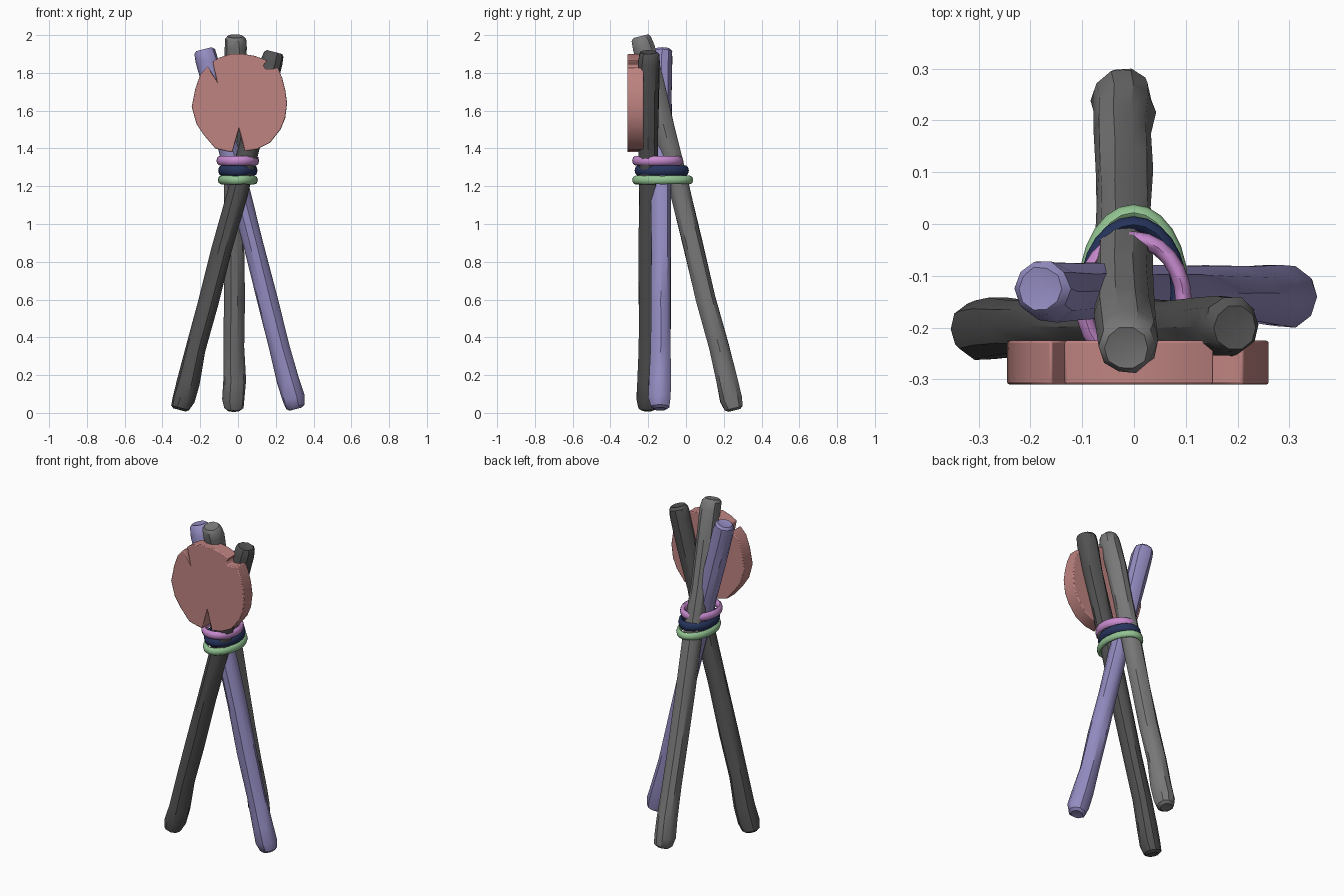
import bpy, bmesh, math, random
from mathutils import Vector

cube = bpy.data.objects.get("Cube")
if cube:
    bpy.data.objects.remove(cube, do_unlink=True)
random.seed(4)


def material(name, rgb):
    m = bpy.data.materials.new(name)
    m.use_nodes = True
    m.diffuse_color = (*rgb, 1)
    node = next(n for n in m.node_tree.nodes if n.type == 'BSDF_PRINCIPLED')
    node.inputs["Base Color"].default_value = (*rgb, 1)
    return m


def finish(bm, name, mat, angle=35):
    bmesh.ops.recalc_face_normals(bm, faces=bm.faces[:])
    mesh = bpy.data.meshes.new(name)
    bm.to_mesh(mesh)
    bm.free()
    mesh.materials.append(mat)
    ob = bpy.data.objects.new(name, mesh)
    bpy.context.collection.objects.link(ob)
    bpy.ops.object.select_all(action='DESELECT')
    ob.select_set(True)
    bpy.context.view_layer.objects.active = ob
    bpy.ops.object.shade_smooth_by_angle(angle=math.radians(angle))
    return ob


def loft(bm, rings, closed=False):
    pairs = list(zip(rings, rings[1:])) + ([(rings[-1], rings[0])] if closed else [])
    for a, b in pairs:
        for i in range(len(a)):
            j = (i + 1) % len(a)
            bm.faces.new((a[i], a[j], b[j], b[i]))


def pole(name, mat, bottom, top, sides=10):
    """Slightly crooked round stick with worn, rounded ends."""
    bm = bmesh.new()
    a, b = Vector(bottom), Vector(top)
    axis = (b - a).normalized()
    u = Vector((0, 1, 0)).cross(axis).normalized()
    v = axis.cross(u)
    stations = [(0, .034), (.006, .05), (.03, .06), (.08, .06), (.17, .054), (.3, .055),
                (.45, .054), (.6, .055), (.75, .055), (.88, .058), (.97, .06),
                (.993, .054), (1, .042)]
    rings = []
    for t, r in stations:
        c = a.lerp(b, t) + u * random.uniform(-.004, .004) + v * random.uniform(-.004, .004)
        ring = []
        for i in range(sides):
            w = math.tau * i / sides
            k = r * random.uniform(.96, 1.05)
            ring.append(bm.verts.new(c + u * k * math.cos(w) + v * k * math.sin(w)))
        rings.append(ring)
    loft(bm, rings)
    # uneven end caps
    for ring, tip in ((rings[0], a + axis * .004), (rings[-1], b - axis * .008)):
        hub = bm.verts.new(tip + u * .01)
        for i in range(sides):
            bm.faces.new((ring[i], ring[(i + 1) % sides], hub))
    return finish(bm, name, mat)


def binding(name, mat, z, half_x, y_front, y_back, half_z):
    """Cord wrapped around the crossing poles: an oval loop of rounded section."""
    bm = bmesh.new()
    cy, half_y, thick = (y_front + y_back) / 2, (y_back - y_front) / 2, .016
    rings = []
    for i in range(24):
        w = math.tau * i / 24
        ring = []
        for k in range(8):
            s = math.tau * k / 8
            d = thick * (math.cos(s) - 1)
            ring.append(bm.verts.new(((half_x + d) * math.cos(w) - .001,
                                      cy + (half_y + d) * math.sin(w),
                                      z + half_z * math.sin(s) + random.uniform(-.001, .001))))
        rings.append(ring)
    loft(bm, rings, closed=True)
    return finish(bm, name, mat, 60)


dark = material("dark grey", (.085, .085, .085))
grey = material("mid grey", (.19, .19, .19))
lilac = material("lilac", (.29, .26, .53))
rose = material("dusty rose", (.52, .23, .22))
pink = material("orchid pink", (.58, .26, .63))
navy = material("navy blue", (.02, .035, .11))
green = material("soft green", (.29, .55, .29))

# Three crossing poles
pole("right_pole", dark, (-.307, -.2, .015), (.195, -.197, 1.91))
pole("left_pole", lilac, (.305, -.138, .02), (-.182, -.127, 1.925))
pole("back_pole", grey, (-.022, .255, .013), (-.015, -.237, 1.995))

# Cord bindings
binding("upper_binding", pink, 1.335, .113, -.285, -.014, .025)
binding("middle_binding", navy, 1.283, .104, -.272, .015, .027)
binding("lower_binding", green, 1.233, .106, -.285, .038, .023)

# Flat round plaque with three nicks in its rim
outline = [(.005, 1.5), (.035, 1.385), (.1, 1.395), (.17, 1.43), (.225, 1.5), (.25, 1.56),
           (.26, 1.64), (.25, 1.71), (.235, 1.77), (.21, 1.83), (.185, 1.82), (.145, 1.82),
           (.135, 1.84), (.155, 1.865), (.09, 1.89), (.03, 1.9), (-.04, 1.9), (-.1, 1.88),
           (-.135, 1.86), (-.115, 1.765), (-.16, 1.835), (-.2, 1.79), (-.225, 1.72),
           (-.245, 1.62), (-.22, 1.53), (-.18, 1.47), (-.12, 1.4), (-.06, 1.385), (-.03, 1.38)]
bm = bmesh.new()
front = bm.faces.new([bm.verts.new((x, -.31, z)) for x, z in outline])
back = bmesh.ops.extrude_face_region(bm, geom=[front])["geom"]
bmesh.ops.translate(bm, vec=(0, .085, 0),
                    verts=[g for g in back if isinstance(g, bmesh.types.BMVert)])
plaque = finish(bm, "round_plaque", rose)
bevel = plaque.modifiers.new("soft_rim", 'BEVEL')
bevel.width = .005
bevel.segments = 2
bevel.limit_method = 'ANGLE'
bevel.angle_limit = math.radians(60)
